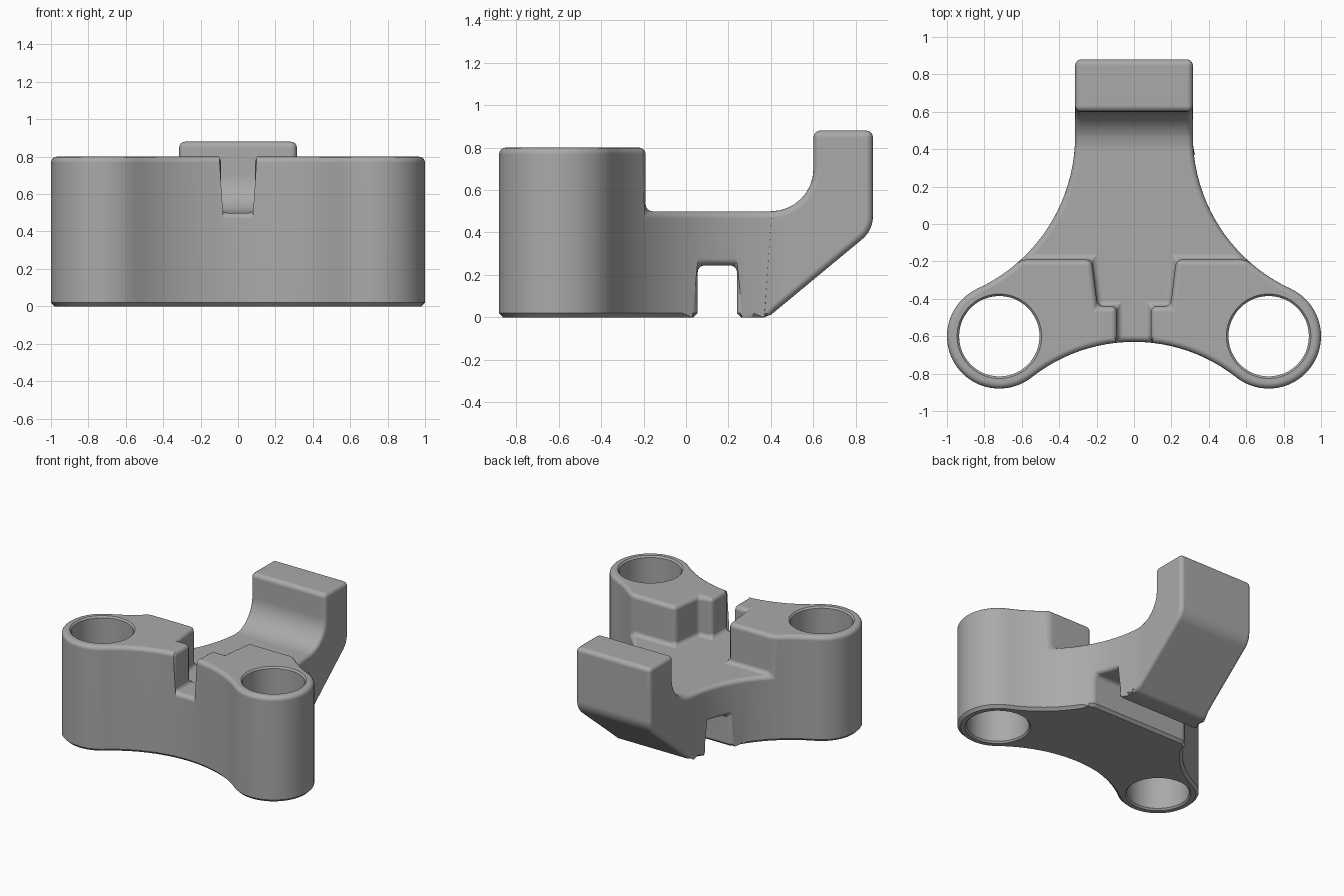
import bpy, bmesh, math
from mathutils import Vector

cube = bpy.data.objects.get("Cube")
if cube:
    bpy.data.objects.remove(cube, do_unlink=True)

grey = bpy.data.materials.new("plain grey")
grey.use_nodes = True
colour = (0.4, 0.4, 0.4, 1)
grey.diffuse_color = colour
grey.node_tree.nodes["Principled BSDF"].inputs["Base Color"].default_value = colour

BOSS_X, BOSS_Y, BOSS_R = 0.72, -0.6, 0.28
ARM_X, BACK = 0.315, 0.88


def arc(cx, cy, r, a0, a1, n):
    return [(cx + r * math.cos(a0 + (a1 - a0) * i / n),
             cy + r * math.sin(a0 + (a1 - a0) * i / n)) for i in range(n + 1)]


def rounded(points, n=8):
    """Replace each corner (x, y, radius) by a tangent arc."""
    out = []
    for i, (x, y, r) in enumerate(points):
        p = Vector((x, y))
        if not r:
            out.append((x, y))
            continue
        a = (Vector(points[i - 1][:2]) - p).normalized()
        b = (Vector(points[(i + 1) % len(points)][:2]) - p).normalized()
        half = a.angle(b) / 2
        c = p + (a + b).normalized() * r / math.sin(half)
        s = p + a * r / math.tan(half) - c
        e = p + b * r / math.tan(half) - c
        turn = -s.angle_signed(e)
        start = math.atan2(s.y, s.x)
        out += arc(c.x, c.y, r, start, start + turn, n)
    return out


def prism(name, points, lo, hi, place):
    bm = bmesh.new()
    face = bm.faces.new([bm.verts.new(place(u, v, lo)) for u, v in points])
    ext = bmesh.ops.extrude_face_region(bm, geom=[face])["geom"]
    shift = Vector(place(0, 0, hi)) - Vector(place(0, 0, lo))
    bmesh.ops.translate(bm, vec=shift, verts=[g for g in ext if isinstance(g, bmesh.types.BMVert)])
    bmesh.ops.recalc_face_normals(bm, faces=bm.faces)
    mesh = bpy.data.meshes.new(name)
    bm.to_mesh(mesh)
    bm.free()
    ob = bpy.data.objects.new(name, mesh)
    bpy.context.collection.objects.link(ob)
    return ob


def combine(target, tool, operation):
    mod = target.modifiers.new("cut", 'BOOLEAN')
    mod.object, mod.operation, mod.solver = tool, operation, 'EXACT'
    tool.hide_render = True
    bpy.context.view_layer.objects.active = target
    bpy.ops.object.modifier_apply(modifier=mod.name)
    bpy.data.objects.remove(tool, do_unlink=True)


def upright(u, v, w):
    return (u, v, w)


def sideways(u, v, w):
    return (w, u, v)


# Plan outline: arm, concave flank, round boss, concave front
flank_y = 0.47
dy = flank_y - BOSS_Y
gap = BOSS_X - ARM_X
flank_r = (gap ** 2 + dy ** 2 - BOSS_R ** 2) / (2 * (gap + BOSS_R))
flank_x = ARM_X + flank_r
up = math.atan2(dy, flank_x - BOSS_X)
front_r = 0.882
front_y = -0.63 - front_r
down = math.atan2(front_y - BOSS_Y, -BOSS_X)
half = [(ARM_X, BACK)]
half += arc(flank_x, flank_y, flank_r, math.pi, math.pi + up, 20)
half += arc(BOSS_X, BOSS_Y, BOSS_R, up, down, 32)[1:]
half += arc(0, front_y, front_r, down + math.pi, math.pi / 2, 12)[1:]
outline = half + [(-x, y) for x, y in reversed(half[:-1])]
body = prism("clamp_body", outline, -0.2, 1.2, upright)

# Side profile: tall bosses, low deck, raised arm, sloping underside, cross slot
profile = rounded([
    (-1.1, 0, 0), (0.055, 0, 0), (0.055, 0.245, 0), (0.24, 0.245, 0),
    (0.24, 0, 0), (0.385, 0, 0), (BACK, 0.41, 0.14), (BACK, 0.88, 0),
    (0.6, 0.88, 0), (0.6, 0.5, 0.2), (-0.19, 0.5, 0), (-0.19, 0.8, 0), (-1.1, 0.8, 0)])
combine(body, prism("side_profile", profile, -1.3, 1.3, sideways), 'INTERSECT')

# Stepped channel between the bosses
side = [(0.09, -0.9), (0.09, -0.44), (0.195, -0.44), (0.225, -0.19), (0.228, -0.15)]
channel = side + [(-x, y) for x, y in reversed(side)]
combine(body, prism("channel_cutter", channel, 0.5, 1.1, upright), 'DIFFERENCE')

# Rounded edges, with a plain chamfer round the base
bm = bmesh.new()
bm.from_mesh(body.data)
bmesh.ops.remove_doubles(bm, verts=bm.verts, dist=0.0005)
bmesh.ops.dissolve_limit(bm, angle_limit=math.radians(0.5), verts=bm.verts, edges=bm.edges)


def on_base(edge):
    return all(v.co.z < 0.001 for v in edge.verts)


def sharp_edges():
    return [e for e in bm.edges if e.is_manifold and e.calc_face_angle(0) > math.radians(30)]


bmesh.ops.bevel(bm, geom=[e for e in sharp_edges() if not on_base(e)], offset=0.032,
                offset_type='OFFSET', segments=4, profile=0.5, affect='EDGES', clamp_overlap=False)
bmesh.ops.bevel(bm, geom=[e for e in sharp_edges() if on_base(e)], offset=0.02,
                offset_type='OFFSET', segments=1, profile=0.5, affect='EDGES', clamp_overlap=False)
bm.to_mesh(body.data)
bm.free()

# Bored holes with a slim chamfer at both rims
hole_profile = [(0.24, -0.015), (0.215, 0.012), (0.215, 0.788), (0.24, 0.815)]
for s in (-1, 1):
    bm = bmesh.new()
    rings = [[bm.verts.new((s * BOSS_X + x, BOSS_Y + y, z)) for x, y in
              arc(0, 0, r, 0, math.tau, 48)[:-1]] for r, z in hole_profile]
    for a, b in zip(rings, rings[1:]):
        for i in range(48):
            j = (i + 1) % 48
            bm.faces.new((a[i], a[j], b[j], b[i]))
    bm.faces.new(rings[0])
    bm.faces.new(rings[-1])
    bmesh.ops.recalc_face_normals(bm, faces=bm.faces)
    mesh = bpy.data.meshes.new("hole_cutter")
    bm.to_mesh(mesh)
    bm.free()
    cutter = bpy.data.objects.new("hole_cutter", mesh)
    bpy.context.collection.objects.link(cutter)
    combine(body, cutter, 'DIFFERENCE')

# Finish
body.data.materials.clear()
body.data.materials.append(grey)
for p in body.data.polygons:
    p.material_index = 0
bpy.ops.object.select_all(action='DESELECT')
body.select_set(True)
bpy.context.view_layer.objects.active = body
bpy.ops.object.shade_smooth_by_angle(angle=math.radians(30))
normals = body.modifiers.new("even_normals", 'WEIGHTED_NORMAL')
normals.keep_sharp = True
